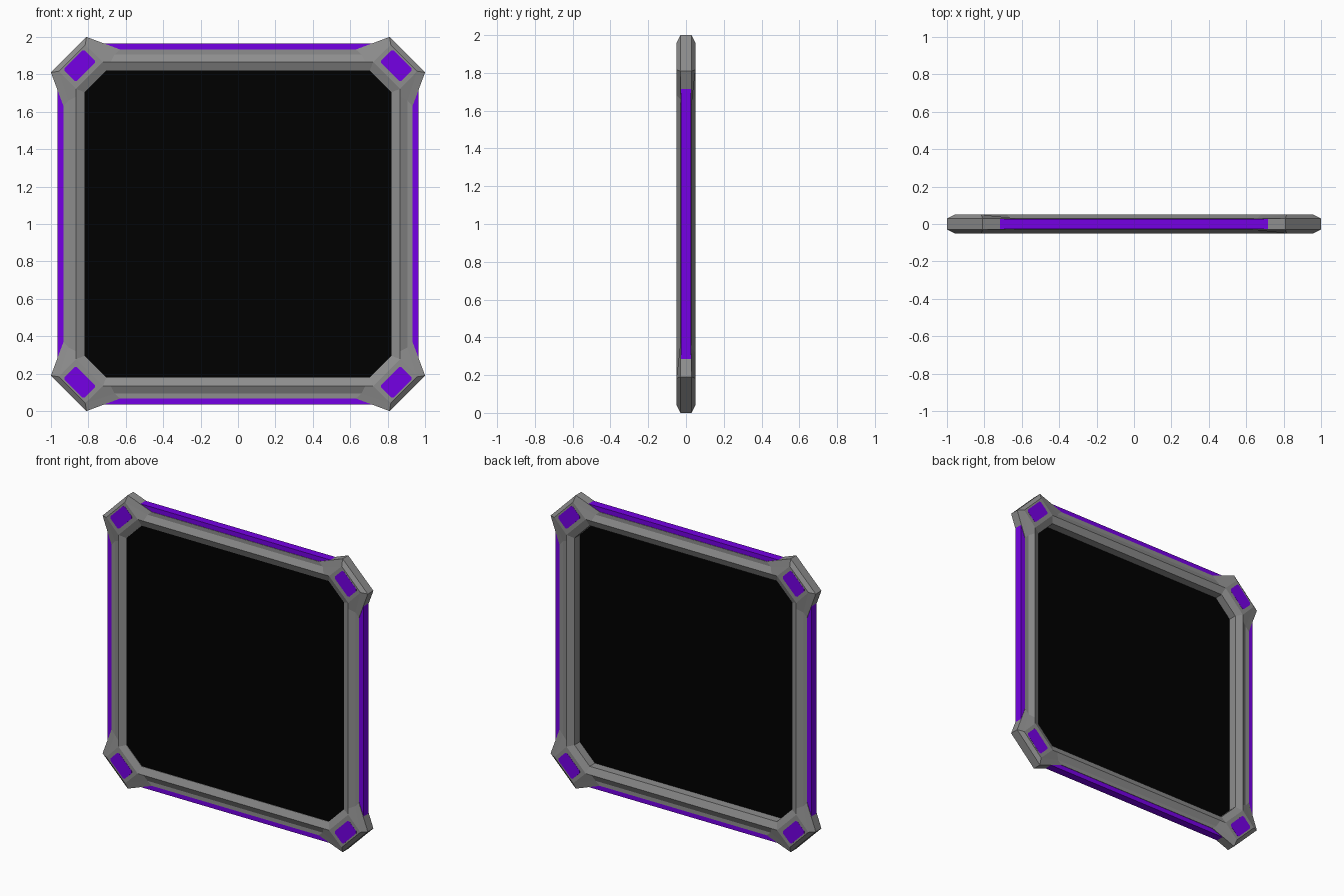
import bpy, bmesh, math

if "Cube" in bpy.data.objects:
    bpy.data.objects.remove(bpy.data.objects["Cube"])


def material(name, color):
    m = bpy.data.materials.new(name)
    m.diffuse_color = (*color, 1)
    m.use_nodes = True
    m.node_tree.nodes["Principled BSDF"].inputs["Base Color"].default_value = m.diffuse_color
    return m


GREY = material("grey metal", (0.27, 0.27, 0.27))
PURPLE = material("purple glow", (0.178, 0.0, 0.78))
BLACK = material("black screen", (0.0, 0.0, 0.0))


def finish(name, bm, mat):
    bmesh.ops.recalc_face_normals(bm, faces=bm.faces)
    me = bpy.data.meshes.new(name)
    bm.to_mesh(me)
    bm.free()
    me.materials.append(mat)
    ob = bpy.data.objects.new(name, me)
    ob.location.z = 1
    bpy.context.collection.objects.link(ob)
    return ob


def quarter_turns(points):
    """Repeat first-quadrant points round all four corners."""
    out = []
    for _ in range(4):
        out += points
        points = [(-z, x) for x, z in points]
    return out


def prism(name, outline, half, mat):
    bm = bmesh.new()
    f = [bm.verts.new((x, -half, z)) for x, z in outline]
    b = [bm.verts.new((x, half, z)) for x, z in outline]
    n = len(outline)
    bm.faces.new(f)
    bm.faces.new(b[::-1])
    for i in range(n):
        j = (i + 1) % n
        bm.faces.new((f[i], f[j], b[j], b[i]))
    return finish(name, bm, mat)


# Frame: lofted rings (bar x, bar end, bar depth, corner x, corner z, corner depth)
rings = [(0.82, 0.64, 0.03, 0.82, 0.705, 0.03),
         (0.866, 0.68, 0.05, 0.866, 0.722, 0.05),
         (0.907, 0.66, 0.03, 0.958, 0.817, 0.05),
         (0.933, 0.63, 0.03, 1.0, 0.81, 0.03)]
bm = bmesh.new()
loops = []
for side, order in ((-1, rings), (1, rings[::-1])):
    for bx, be, bd, cx, cz, cd in order:
        pts = quarter_turns([(bx, be), (cx, cz), (cz, cx), (be, bx)])
        depth = [bd, cd, cd, bd] * 4
        loops.append([bm.verts.new((x, side * d, z)) for (x, z), d in zip(pts, depth)])
for k, a in enumerate(loops):
    b = loops[(k + 1) % len(loops)]
    for i in range(16):
        j = (i + 1) % 16
        bm.faces.new((a[i], a[j], b[j], b[i]))
finish("frame", bm, GREY)

# Black centre panel: one sheet near the front, so the back is recessed
bm = bmesh.new()
bm.faces.new([bm.verts.new((x, -0.027, z))
              for x, z in quarter_turns([(0.82, 0.705), (0.705, 0.82)])])
finish("panel", bm, BLACK)

# Purple edge strips, tucked into the flared corners
strip = [(0.91, -0.72), (0.965, -0.72), (0.965, 0.72), (0.91, 0.72)]
for name in ("right", "top", "left", "bottom"):
    prism(name + "_strip", strip, 0.027, PURPLE)
    strip = [(-z, x) for x, z in strip]

# Purple corner lights with clipped corners, showing front and back
u0, u1, v, c = 1.15, 1.244, 0.077, 0.01
uv = [(u0 + c, -v), (u1 - c, -v), (u1, -v + c), (u1, v - c),
      (u1 - c, v), (u0 + c, v), (u0, v - c), (u0, -v + c)]
light = [((u - w) / math.sqrt(2), (u + w) / math.sqrt(2)) for u, w in uv]
for i in range(4):
    prism("corner_light_%d" % (i + 1), light, 0.0508, PURPLE)
    light = [(-z, x) for x, z in light]
